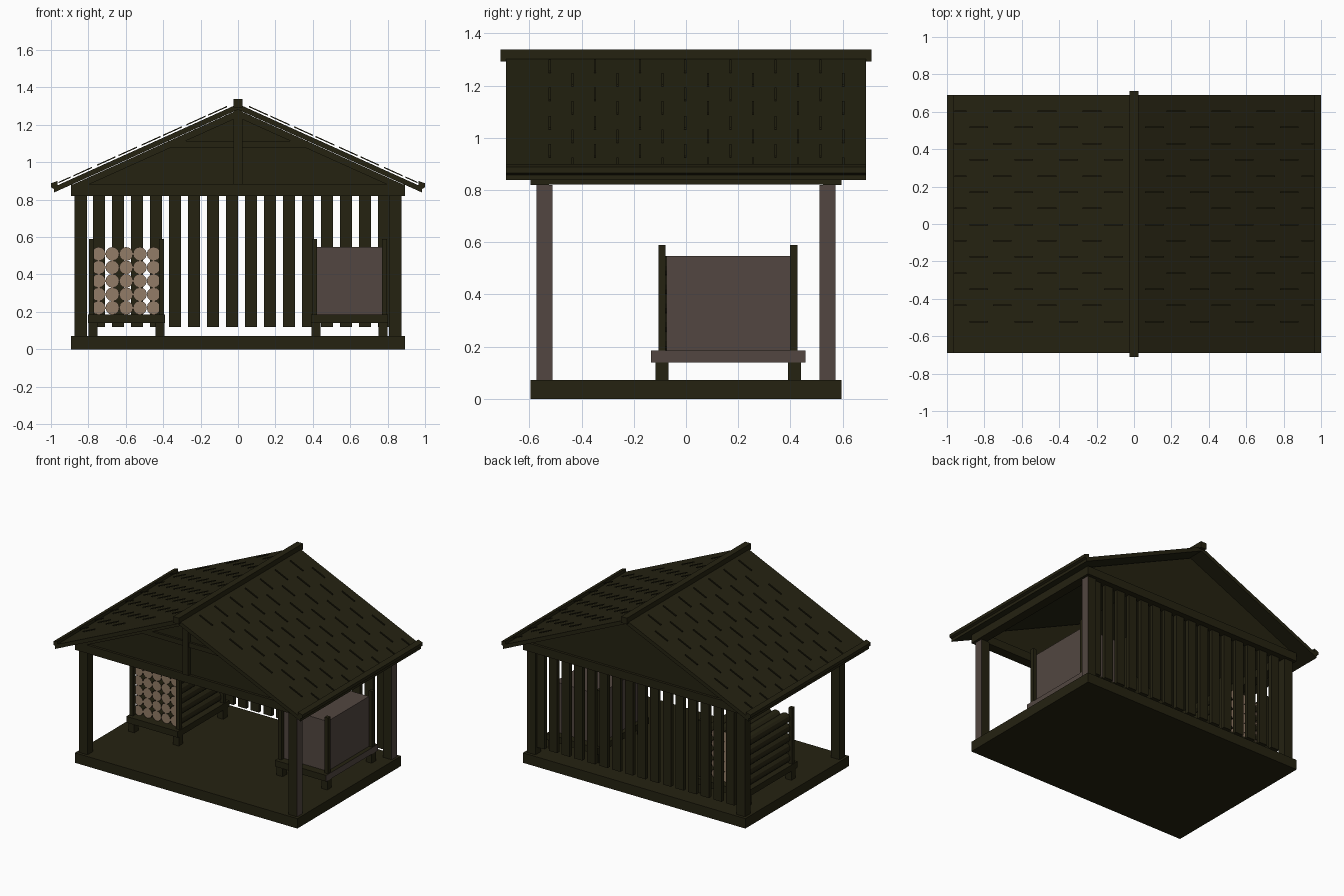
import bpy, bmesh, math
from mathutils import Matrix, Vector

if "Cube" in bpy.data.objects:
    bpy.data.objects.remove(bpy.data.objects["Cube"])

def material(name, rgb):
    m = bpy.data.materials.new(name)
    m.diffuse_color = (*rgb, 1)
    m.use_nodes = True
    m.node_tree.nodes["Principled BSDF"].inputs["Base Color"].default_value = m.diffuse_color
    return m

DARK = material("dark_olive_wood", (0.018, 0.016, 0.0055))
BROWN = material("grey_brown_wood", (0.085, 0.062, 0.052))
TAN = material("cut_log_tan", (0.29, 0.2, 0.135))

def finish(name, bm, mats, rule=None):
    bmesh.ops.recalc_face_normals(bm, faces=bm.faces)
    bm.normal_update()
    if rule:
        for f in bm.faces:
            f.material_index = 1 if rule(f.normal) else 0
    me = bpy.data.meshes.new(name)
    bm.to_mesh(me)
    bm.free()
    for m in mats:
        me.materials.append(m)
    ob = bpy.data.objects.new(name, me)
    bpy.context.collection.objects.link(ob)
    return ob

def add_box(bm, x0, x1, y0, y1, z0, z1):
    mat = Matrix.Translation(((x0 + x1) / 2, (y0 + y1) / 2, (z0 + z1) / 2)) @ \
        Matrix.Diagonal((x1 - x0, y1 - y0, z1 - z0, 1))
    bmesh.ops.create_cube(bm, size=1, matrix=mat)

def boxes(name, items, mats=(DARK,), rule=None):
    bm = bmesh.new()
    for b in items:
        add_box(bm, *b)
    return finish(name, bm, mats, rule)

def add_prism(bm, profile, y0, y1):
    # extrude an xz outline along y
    f = bm.faces.new([bm.verts.new((x, y0, z)) for x, z in profile])
    r = bmesh.ops.extrude_face_region(bm, geom=[f])
    vs = [v for v in r["geom"] if isinstance(v, bmesh.types.BMVert)]
    bmesh.ops.translate(bm, vec=(0, y1 - y0, 0), verts=vs)

def faces_right(n):
    return n.x > 0.9

SLOPE = 0.451
def roof_z(x, top):
    return top - SLOPE * abs(x)

# floor slab
boxes("floor_slab", [(-0.893, 0.893, -0.595, 0.595, 0, 0.072)])

# corner posts, the right pair has brown outer faces
for side, tag in ((-1, "left"), (1, "right")):
    for y, end in ((-0.542, "front"), (0.542, "back")):
        boxes(f"{end}_{tag}_post",
              [(side * 0.841 - 0.034, side * 0.841 + 0.034, y - 0.031, y + 0.031, 0.072, 0.82)],
              (DARK, BROWN), faces_right if side > 0 else None)

# top beams around the frame
boxes("top_beams",
      [(-0.893, 0.893, s * 0.56 - 0.035, s * 0.56 + 0.035, 0.82, 0.88) for s in (-1, 1)] +
      [(s * 0.86 - 0.033, s * 0.86 + 0.033, -0.525, 0.525, 0.821, 0.879) for s in (-1, 1)])

# back wall slats
boxes("back_slats", [(c - 0.033, c + 0.033, 0.528, 0.555, 0.12, 0.82)
                     for c in (-0.743 + 0.1016 * i for i in range(16))])

# gable panels
bm = bmesh.new()
for y in (-0.565, 0.565):
    add_prism(bm, [(-0.88, 0.88), (0.88, 0.88), (0, 1.277)], y - 0.012, y + 0.012)
finish("gable_panels", bm, (DARK,))

# front truss: sloping chords, tie and king post
bm = bmesh.new()
for s in (-1, 1):
    add_prism(bm, [(0, 1.24), (s * 0.8, 0.88), (s * 0.885, 0.88), (0, 1.28)], -0.597, -0.577)
add_box(bm, -0.375, 0.375, -0.592, -0.577, 1.08, 1.115)
add_box(bm, -0.023, 0.023, -0.605, -0.577, 0.88, 1.29)
finish("front_truss", bm, (DARK,))

# roof slopes
for s, tag in ((-1, "left"), (1, "right")):
    bm = bmesh.new()
    add_prism(bm, [(0, 1.312), (s * 0.985, roof_z(0.985, 1.312)),
                   (s * 0.985, roof_z(0.985, 1.282)), (0, 1.282)], -0.69, 0.69)
    finish(f"{tag}_roof_slope", bm, (DARK,))

# eave boards
bm = bmesh.new()
for s in (-1, 1):
    add_prism(bm, [(s * 0.965, 0.9), (s * 1.0, 0.888), (s * 1.0, 0.866), (s * 0.965, 0.848)],
              -0.69, 0.69)
finish("eave_boards", bm, (DARK,))

# ridge cap
boxes("ridge_cap", [(-0.023, 0.023, -0.711, 0.711, 1.293, 1.338)])

# shingle strips, staggered in alternate rows just above the roof
bm = bmesh.new()
for s in (-1, 1):
    for row in range(14):
        y = -0.522 + row * 0.0865
        for k in range(4):
            x0 = 0.06 + 0.24 * k + (0.115 if row % 2 else 0)
            x1 = min(x0 + 0.1, 0.96)
            add_prism(bm, [(s * x0, roof_z(x0, 1.328)), (s * x1, roof_z(x1, 1.328)),
                           (s * x1, roof_z(x1, 1.321)), (s * x0, roof_z(x0, 1.321))],
                      y - 0.004, y + 0.004)
finish("shingle_strips", bm, (DARK,))

# storage racks, one on each side
for s, tag in ((-1, "left"), (1, "right")):
    def span(a, b):
        return (min(s * a, s * b), max(s * a, s * b))
    rule = faces_right if s > 0 else None
    boxes(f"{tag}_rack_shelf", [(*span(0.39, 0.802), -0.134, 0.458, 0.14, 0.185)],
          (DARK, BROWN), rule)
    boxes(f"{tag}_rack_legs", [(*span(a, a + 0.047), y - 0.025, y + 0.025, 0.072, 0.14)
                               for a in (0.393, 0.752) for y in (-0.092, 0.416)])
    boxes(f"{tag}_rack_uprights", [(*span(a, a + 0.027), y - 0.014, y + 0.014, 0.185, 0.59)
                                   for a in (0.395, 0.77) for y in (-0.092, 0.413)])

# solid brown stack on the right rack
boxes("right_stack", [(0.42, 0.772, -0.075, 0.4, 0.185, 0.547)], (BROWN,))

# round logs on the left rack, with pale cut ends
bm = bmesh.new()
turn = Matrix.Rotation(math.pi / 2, 4, "X")
for i in range(5):
    for j in range(5):
        c = Vector((-0.745 + 0.0735 * i, 0.162, 0.222 + 0.072 * j))
        bmesh.ops.create_cone(bm, cap_ends=True, segments=12, radius1=0.037, radius2=0.037,
                              depth=0.48, matrix=Matrix.Translation(c) @ turn)
finish("left_logs", bm, (DARK, TAN), lambda n: abs(n.y) > 0.9)
